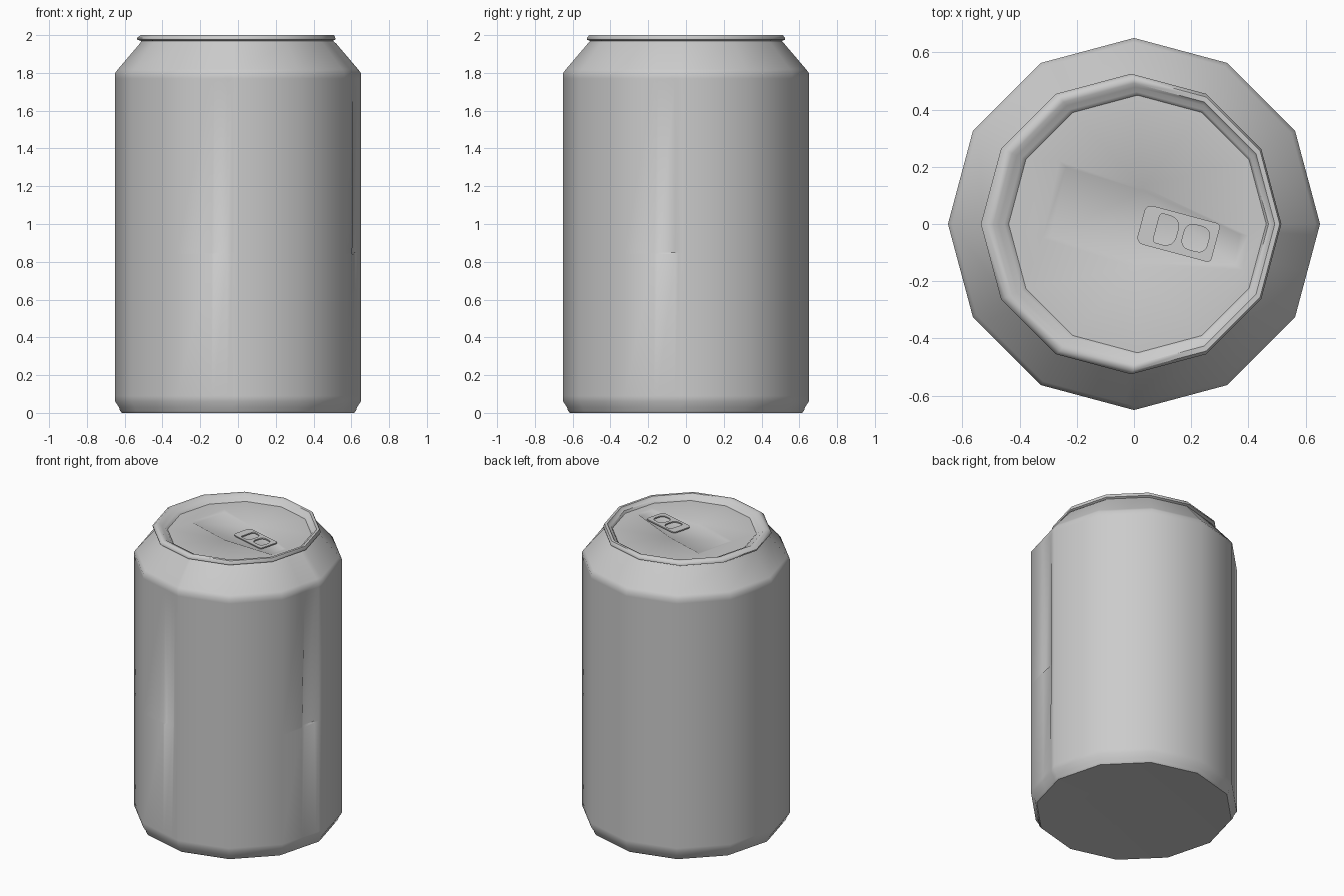
import bpy, bmesh
from math import sin, cos, radians
from mathutils import Vector, Matrix

if "Cube" in bpy.data.objects:
    bpy.data.objects.remove(bpy.data.objects["Cube"])

SIDES = 12


def finish(name, bm, angle):
    bm.normal_update()
    me = bpy.data.meshes.new(name)
    bm.to_mesh(me)
    bm.free()
    ob = bpy.data.objects.new(name, me)
    bpy.context.collection.objects.link(ob)
    smooth(ob, angle)
    return ob


def smooth(ob, angle):
    bpy.ops.object.select_all(action='DESELECT')
    ob.select_set(True)
    bpy.context.view_layer.objects.active = ob
    bpy.ops.object.shade_smooth_by_angle(angle=radians(angle))


def corner(i):
    a = radians(i * 360 / SIDES)
    return Vector((cos(a), sin(a), 0))


def lathe(name, profile, columns, angle, dent=None, close=False):
    """Sweep (radius, z, x offset) rings round a list of unit outline points."""
    bm = bmesh.new()
    rings = []
    for r, z, off in profile:
        rings.append([bm.verts.new(p * (r - (dent(k, z) if dent else 0)) + Vector((off, 0, z)))
                      for k, (p, k) in enumerate(columns)])
    n = len(columns)
    for lo, hi in zip(rings, rings[1:]):
        for i in range(n):
            j = (i + 1) % n
            bm.faces.new((lo[i], lo[j], hi[j], hi[i]))
    if close:
        hub = bm.verts.new((0, 0, 0.02))
        for i in range(n):
            bm.faces.new((rings[0][(i + 1) % n], rings[0][i], hub))
    return finish(name, bm, angle)


# Outline: twelve corners, plus extra columns on the two creased facets
columns = []
for i in range(SIDES):
    columns.append((corner(i), ''))
    fracs = {8: (0.57, 0.61, 0.82, 0.90), 11: (0.48, 0.54, 0.82, 0.88)}.get(i, ())
    for f, tag in zip(fracs, ('', 'upper', 'both', '')):
        columns.append((corner(i).lerp(corner(i + 1), f), tag))


# Creases deepen towards a small ledge at mid height
def crease(tag, z):
    if tag and 0.845 < z < 1.75:
        return 0.016 * (1.75 - z) / 0.9
    if tag == 'both' and 0.1 < z <= 0.845:
        return 0.012 * (z - 0.1) / 0.74
    return 0


# Can body with base and sloping shoulder
lathe('can_body',
      [(0.615, 0.0, 0), (0.625, 0.012, 0), (0.63, 0.03, 0), (0.65, 0.06, 0),
       (0.65, 0.09, 0), (0.65, 0.84, 0), (0.65, 0.85, 0), (0.65, 1.77, 0),
       (0.65, 1.80, 0), (0.635, 1.82, 0), (0.52, 1.955, 0), (0.505, 1.972, -0.005)],
      columns, 45, crease, close=True)

# Rolled rim
plain = [(corner(i), '') for i in range(SIDES)]
lathe('rim',
      [(0.505, 1.968, -0.005), (0.525, 1.976, -0.01), (0.525, 1.985, -0.01),
       (0.512, 2.0, -0.003), (0.492, 2.0, 0), (0.478, 1.985, 0.005),
       (0.462, 1.982, 0.008), (0.45, 1.966, 0.012)], plain, 50)

# Lid with a shallow sunken panel
LID_Z, FLOOR_Z = 1.966, 1.958
panel = [(-0.26, 0.22), (0.03, 0.13), (0.40, -0.04),
         (0.38, -0.16), (0.0, -0.15), (-0.32, -0.05)]
bm = bmesh.new()


def loop(points):
    vs = [bm.verts.new(p) for p in points]
    return vs, [bm.edges.new((vs[i - 1], vs[i])) for i in range(len(vs))]


_, outer = loop([corner(i) * 0.45 + Vector((0.012, 0, LID_Z)) for i in range(SIDES)])
top, inner = loop([(x, y, LID_Z) for x, y in panel])
bmesh.ops.triangle_fill(bm, edges=outer + inner, use_beauty=True)
floor = [bm.verts.new((0.03 + (x - 0.03) * 0.92, y * 0.9, FLOOR_Z)) for x, y in panel]
for i in range(len(panel)):
    bm.faces.new((top[i - 1], top[i], floor[i], floor[i - 1]))
bm.faces.new(floor)
bm.normal_update()
bmesh.ops.reverse_faces(bm, faces=[f for f in bm.faces if f.normal.z < 0])
finish('lid', bm, 50)


# Pull tab: rounded plate with two openings
def rounded(cx, cy, w, h, rad_left, rad_right):
    pts = []
    for sx, sy, start, r in ((1, 1, 0, rad_right), (-1, 1, 90, rad_left),
                             (-1, -1, 180, rad_left), (1, -1, 270, rad_right)):
        for k in range(5):
            a = radians(start + 22.5 * k)
            pts.append((cx + sx * (w / 2 - r) + r * cos(a),
                        cy + sy * (h / 2 - r) + r * sin(a)))
    return pts


cu = bpy.data.curves.new('pull_tab', 'CURVE')
cu.dimensions = '2D'
cu.fill_mode = 'BOTH'
cu.extrude = 0.004
for pts in (rounded(0, 0, 0.27, 0.14, 0.025, 0.015),
            rounded(-0.042, 0, 0.075, 0.105, 0.012, 0.036),
            rounded(0.063, 0, 0.09, 0.09, 0.03, 0.03)):
    sp = cu.splines.new('POLY')
    sp.points.add(len(pts) - 1)
    for p, (x, y) in zip(sp.points, pts):
        p.co = (x, y, 0, 1)
    sp.use_cyclic_u = True
tab = bpy.data.objects.new('pull_tab', cu)
tab.location = (0.155, -0.033, 1.969)
tab.rotation_euler.z = radians(-15)
bpy.context.collection.objects.link(tab)
bpy.ops.object.select_all(action='DESELECT')
tab.select_set(True)
bpy.context.view_layer.objects.active = tab
bpy.ops.object.convert(target='MESH')
smooth(bpy.context.view_layer.objects.active, 30)
